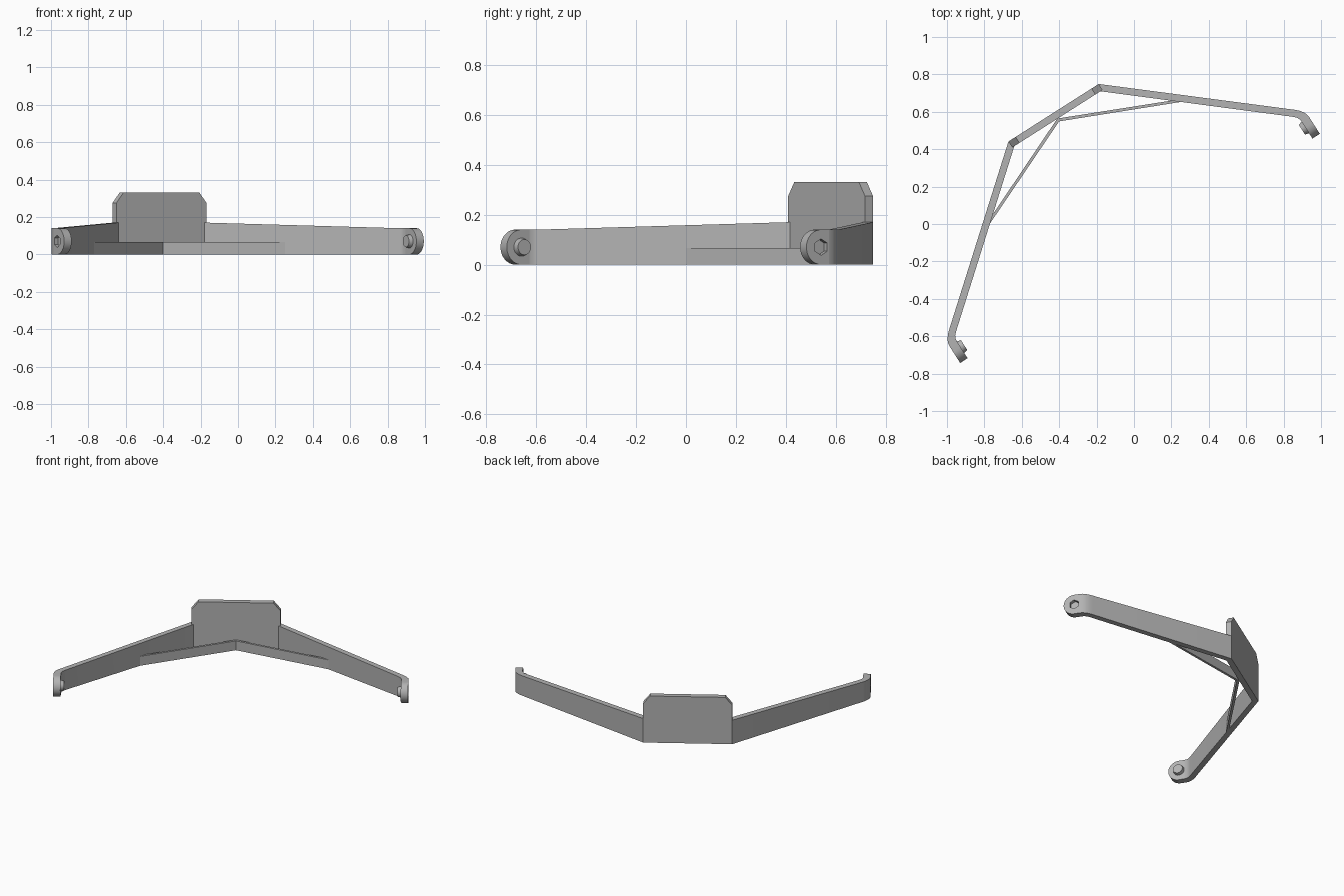
import bpy, bmesh, math
from mathutils import Matrix, Vector

cube = bpy.data.objects.get("Cube")
if cube:
    bpy.data.objects.remove(cube, do_unlink=True)

# Bracket frame: u along the plate, v outward from its back, z up
FRAME = Matrix.Translation((-0.43, 0.595, 0)) @ Matrix.Rotation(math.radians(32.5), 4, "Z")
THICK = 0.038

grey = bpy.data.materials.new("plain_grey")
grey.use_nodes = True
grey.diffuse_color = (0.45, 0.45, 0.45, 1)
grey.node_tree.nodes["Principled BSDF"].inputs["Base Color"].default_value = grey.diffuse_color


def add_object(name, bm):
    bmesh.ops.recalc_face_normals(bm, faces=bm.faces[:])
    mesh = bpy.data.meshes.new(name)
    bm.to_mesh(mesh)
    bm.free()
    mesh.materials.append(grey)
    obj = bpy.data.objects.new(name, mesh)
    bpy.context.collection.objects.link(obj)
    obj.matrix_world = FRAME
    return obj


def prism(name, points, offset):
    """Extrude a closed outline of 3D points by a vector."""
    bm = bmesh.new()
    face = bm.faces.new([bm.verts.new(p) for p in points])
    side = bmesh.ops.extrude_face_region(bm, geom=[face])["geom"]
    bmesh.ops.translate(bm, verts=[v for v in side if isinstance(v, bmesh.types.BMVert)],
                        vec=Vector(offset))
    return add_object(name, bm)


def rod(name, centre, axis, r1, r2, length, sides=32):
    bm = bmesh.new()
    bmesh.ops.create_cone(bm, cap_ends=True, segments=sides, radius1=r1, radius2=r2, depth=length)
    turn = Vector(axis).to_track_quat("Z", "Y").to_matrix().to_4x4()
    bm.transform(Matrix.Translation(centre) @ turn)
    return add_object(name, bm)


def finish(obj, cutters=(), mirror=False):
    """Cut, mirror, bake the modifiers and shade."""
    for cutter in cutters:
        cutter.hide_render = True
        mod = obj.modifiers.new("cut", "BOOLEAN")
        mod.operation, mod.solver, mod.object = "DIFFERENCE", "EXACT", cutter
    if mirror:
        obj.modifiers.new("mirror", "MIRROR").use_mirror_merge = False
    bpy.context.view_layer.update()
    graph = bpy.context.evaluated_depsgraph_get()
    baked = bpy.data.meshes.new_from_object(obj.evaluated_get(graph))
    obj.modifiers.clear()
    obj.data = baked
    bpy.ops.object.select_all(action="DESELECT")
    obj.select_set(True)
    bpy.context.view_layer.objects.active = obj
    bpy.ops.object.shade_smooth_by_angle(angle=math.radians(30))


# Mounting plate with clipped top corners
W, H = 0.286, 0.33
outline = [(-W, 0), (W, 0), (W, H - 0.055), (W - 0.045, H), (0.045 - W, H), (-W, H - 0.055)]
plate = prism("mounting_plate", [(u, 0, z) for u, z in outline], (0, -THICK, 0))
holes = [rod("centre_hole_cutter", (0, -THICK / 2, 0.196), (0, 1, 0), 0.102, 0.102, 0.2, 64)]
for u in (-0.215, 0.215):
    for z in (0.097, 0.263):
        holes.append(rod("screw_hole_cutter", (u, -THICK / 2, z), (0, 1, 0), 0.012, 0.012, 0.2, 20))
finish(plate, holes)

# Arms: constant thickness, tapering in height and bending into the feet
outer = [(W, 0), (1.095, -0.679), (1.113, -0.696), (1.127, -0.714), (1.137, -0.733), (1.14, -0.752)]
inner = [(1.093, -0.752), (1.091, -0.738), (1.084, -0.723), (1.07, -0.708), (0.273, -THICK)]
arm = prism("side_arms", [(u, v, 0) for u, v in outer + inner], (0, 0, 0.17))
for vert in arm.data.vertices:
    if vert.co.z > 0.1:
        vert.co.z = 0.17 - 0.03 * min(1, max(0, (vert.co.x - 0.28) / 0.8))
finish(arm, mirror=True)

# Rounded feet with a through hole and an outer hexagonal pocket
R, CV = 0.07, -0.79
arc = [(CV - R * math.sin(a), R - R * math.cos(a)) for a in (math.pi * i / 24 for i in range(25))]
profile = [(-0.752, 0)] + arc + [(-0.752, 2 * R)]
foot = prism("round_feet", [(1.093, v, z) for v, z in profile], (0.047, 0, 0))
boss = rod("foot_bosses", (1.083, CV, R), (-1, 0, 0), 0.037, 0.031, 0.024)
bore = rod("bore_cutter", (1.1, CV, R), (1, 0, 0), 0.018, 0.018, 0.2, 24)
pocket = rod("hex_pocket_cutter", (1.14, CV, R), (1, 0, 0), 0.033, 0.033, 0.05, 6)
finish(foot, [bore, pocket], mirror=True)
finish(boss, [bore], mirror=True)

# Thin upright webs bracing the plate to the arms
web = [(0, -0.037), (0.61, -0.303), (0.612, -0.32), (0, -0.055)]
finish(prism("brace_webs", [(u, v, 0) for u, v in web], (0, 0, 0.066)), mirror=True)

# Discard the cutters
for cutter in holes + [bore, pocket]:
    bpy.data.objects.remove(cutter, do_unlink=True)
